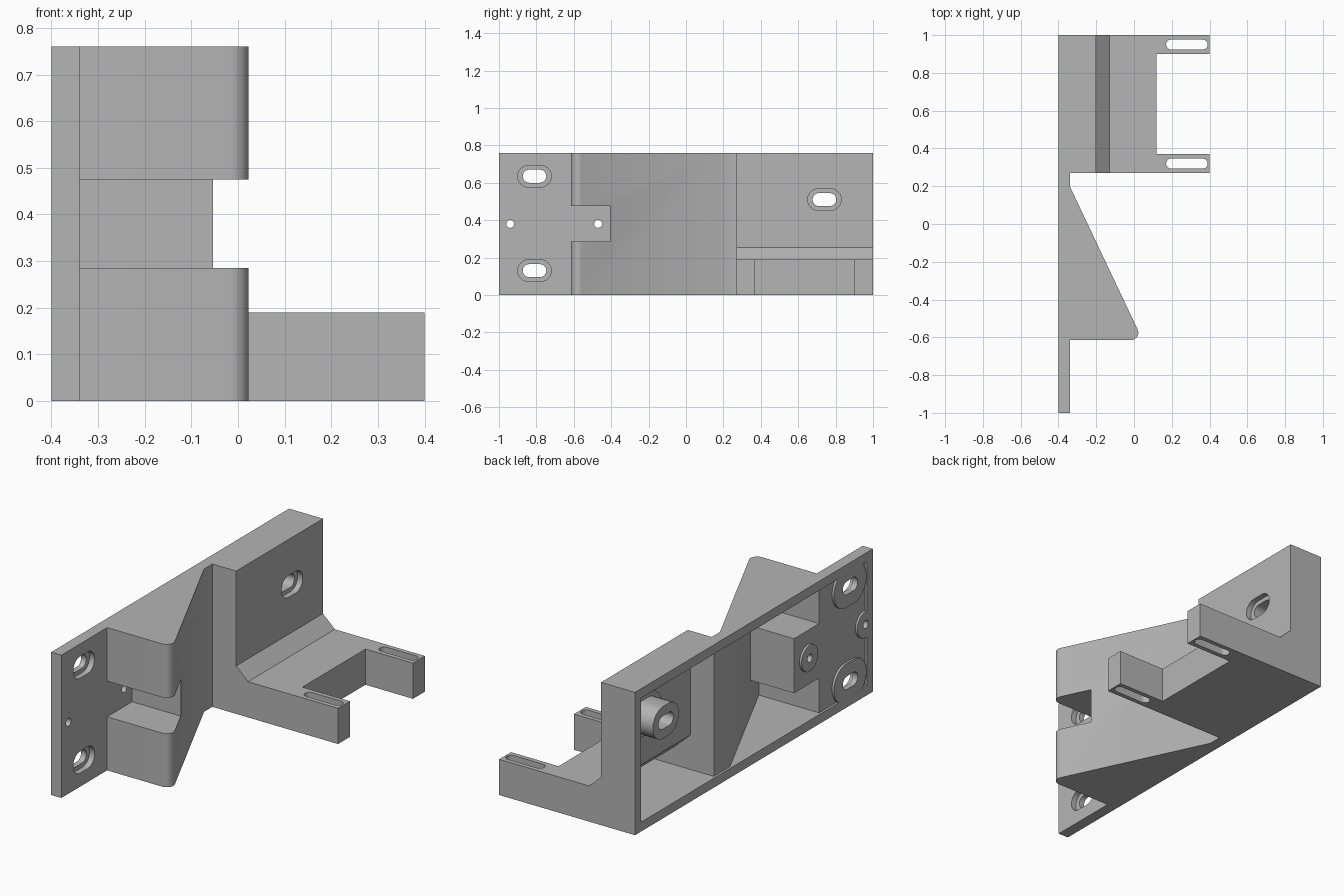
import bpy, bmesh, math

cube = bpy.data.objects.get("Cube")
if cube:
    bpy.data.objects.remove(cube, do_unlink=True)

HEIGHT, WALL = 0.76, 0.05
INSIDE = (WALL, HEIGHT - WALL)

grey = bpy.data.materials.new("plain_grey")
grey.use_nodes = True
grey.diffuse_color = (0.46, 0.46, 0.46, 1)
grey.node_tree.nodes["Principled BSDF"].inputs["Base Color"].default_value = grey.diffuse_color


def prism(name, outline, axis, lo, hi):
    """Extrude a flat outline along an axis from lo to hi."""
    place = {"x": lambda u, v, w: (w, u, v),
             "y": lambda u, v, w: (u, w, v),
             "z": lambda u, v, w: (u, v, w)}[axis]
    bm = bmesh.new()
    rings = [[bm.verts.new(place(u, v, w)) for u, v in outline] for w in (lo, hi)]
    n = len(outline)
    for ring in rings:
        bm.faces.new(ring)
    for i in range(n):
        j = (i + 1) % n
        bm.faces.new((rings[0][i], rings[0][j], rings[1][j], rings[1][i]))
    bmesh.ops.recalc_face_normals(bm, faces=bm.faces)
    mesh = bpy.data.meshes.new(name)
    bm.to_mesh(mesh)
    bm.free()
    mesh.materials.append(grey)
    obj = bpy.data.objects.new(name, mesh)
    bpy.context.collection.objects.link(obj)
    return obj


def rect(u0, u1, v0, v1):
    return [(u0, v0), (u1, v0), (u1, v1), (u0, v1)]


def slot(u, v, half, r, steps=12):
    """Round-ended slot outline; a circle when half equals r."""
    pts = []
    for side in (1, -1):
        for i in range(steps + 1):
            a = -math.pi / 2 + math.pi * i / steps
            if half == r and i == steps:
                continue
            pts.append((u + side * (half - r + r * math.cos(a)), v + side * r * math.sin(a)))
    return pts


def cut(target, *cutters):
    """Subtract each cutter and discard it."""
    for cutter in cutters:
        cutter.hide_render = True
        mod = target.modifiers.new("cut", "BOOLEAN")
        mod.operation, mod.solver, mod.object = "DIFFERENCE", "EXACT", cutter
        bpy.context.view_layer.objects.active = target
        bpy.ops.object.modifier_apply(modifier=mod.name)
        bpy.data.objects.remove(cutter, do_unlink=True)


# Wedge slope and its rounded tip
SLOPE, TIP_Y, R = 0.4737, -0.615, 0.04
angle = math.atan(SLOPE)


def slope_x(y, inset=0.0):
    return -0.34 + (0.2 - y) * SLOPE - inset / math.cos(angle)


cy = TIP_Y + R
cx = slope_x(cy, R)
tip = []
for i in range(11):
    a = -math.pi / 2 + (math.pi / 2 + angle) * i / 10
    tip.append((cx + R * math.cos(a), cy + R * math.sin(a)))

# Plan outline: mounting plate, wedge, block and two arms
plan = [(-0.4, -1), (-0.34, -1), (-0.34, TIP_Y)] + tip + [
    (-0.34, 0.2), (-0.34, 0.27), (0.4, 0.27), (0.4, 0.37), (0.12, 0.37),
    (0.12, 0.9), (0.4, 0.9), (0.4, 1), (-0.4, 1)]
bracket = prism("bracket", plan, "z", 0, HEIGHT)

# Clear the space above the tray, leaving a chamfer at the wall
above_tray = [(-0.2, 1), (-0.2, 0.255), (-0.13, 0.19), (1, 0.19), (1, 1)]
cut(bracket, prism("tray_clearance", above_tray, "y", 0.25, 1.2))

# Hole positions as (y, z)
plate_slots = [(-0.81, 0.13), (-0.81, 0.635)]
pin_holes = [(-0.94, 0.38), (-0.47, 0.38)]
wall_slot = (0.74, 0.51)

# Shallow recess in the rear, with raised bosses left standing
recess = prism("recess", rect(-0.95, 0.95, *INSIDE), "x", -0.45, -0.388)
for y, z in plate_slots:
    cut(recess, prism("slot_boss", slot(y, z, 0.137, 0.103), "x", -0.5, -0.3))
for y, z in pin_holes:
    cut(recess, prism("pin_boss", slot(y, z, 0.07, 0.07), "x", -0.5, -0.3))
cut(recess, prism("wall_boss", slot(*wall_slot, 0.11, 0.085), "x", -0.5, -0.3))

# Hollow inside the wedge, around the walls of the notch
low = TIP_Y + WALL
wedge_top = 0.2 - (-0.395 + 0.34 + WALL / math.cos(angle)) / SLOPE
wedge_hollow = prism("wedge_hollow", [(-0.395, low), (slope_x(low, WALL), low),
                                      (-0.395, wedge_top)], "z", *INSIDE)
cut(wedge_hollow, prism("notch_walls", rect(-0.7, -0.355, 0.235, 0.525), "x", -0.5, 0.3))

# Hollow inside the block and tray, around the wall slot boss
inner = [(-0.395, WALL), (0.07, WALL), (0.07, 0.14), (-0.15, 0.14),
         (-0.25, 0.233), (-0.25, HEIGHT - WALL), (-0.395, HEIGHT - WALL)]
block_hollow = prism("block_hollow", inner, "y", 0.32, 0.95)
cut(block_hollow,
    prism("boss_tube", slot(*wall_slot, 0.11, 0.085), "x", -0.5, -0.2),
    prism("boss_base", slot(*wall_slot, 0.14, 0.11), "x", -0.28, -0.2))

cut(bracket, recess, wedge_hollow, block_hollow)

# Notch through the wedge tip
cut(bracket, prism("notch", rect(-0.7, -0.405, 0.285, 0.475), "x", -0.34, 0.3))

# Counterbored slots and pin holes
for (y, z), face in [(p, -0.34) for p in plate_slots] + [(wall_slot, -0.2)]:
    cut(bracket,
        prism("through_slot", slot(y, z, 0.063, 0.035), "x", -0.5, 0.1),
        prism("counterbore", slot(y, z, 0.09, 0.058), "x", face - 0.03, face + 0.1))
for y, z in pin_holes:
    cut(bracket, prism("pin_hole", slot(y, z, 0.021, 0.021), "x", -0.5, -0.2))

# Slots through the arms
for y in (0.32, 0.95):
    cut(bracket, prism("arm_slot", slot(0.28, y, 0.11, 0.026), "z", -0.1, 0.5))

bpy.ops.object.select_all(action="DESELECT")
bracket.select_set(True)
bpy.context.view_layer.objects.active = bracket
bpy.ops.object.shade_smooth_by_angle(angle=math.radians(30))
